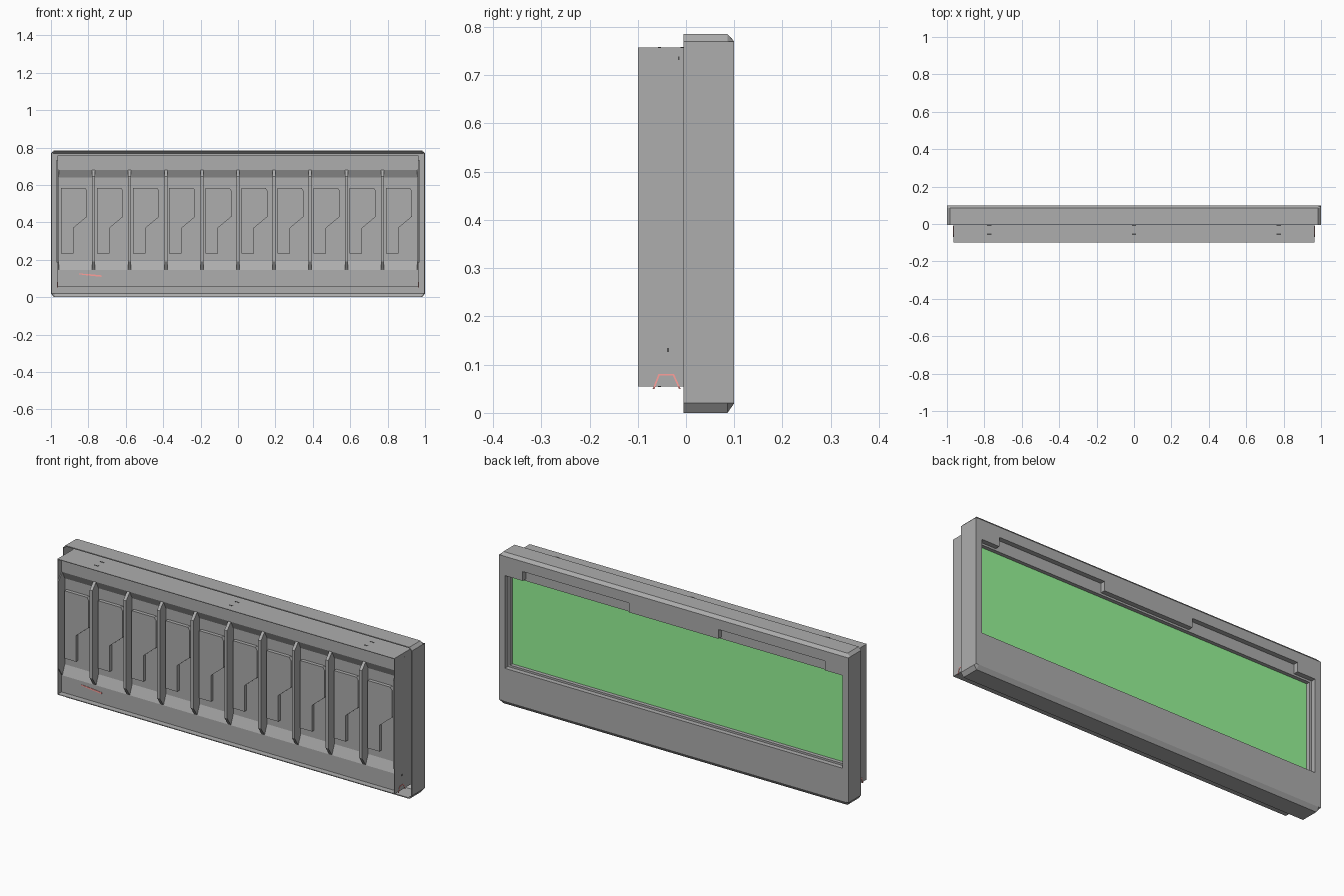
import bpy, bmesh

if "Cube" in bpy.data.objects:
    bpy.data.objects.remove(bpy.data.objects["Cube"])


def material(name, rgb):
    m = bpy.data.materials.new(name)
    m.diffuse_color = (*rgb, 1)
    m.use_nodes = True
    m.node_tree.nodes["Principled BSDF"].inputs["Base Color"].default_value = m.diffuse_color
    return m


grey = material("body_grey", (0.42, 0.42, 0.42))
dark = material("slot_dark", (0.08, 0.08, 0.08))
green = material("screen_green", (0.31, 0.92, 0.31))
red = material("wire_red", (1.0, 0.35, 0.33))


def loft(name, rings, mat=grey):
    """Closed solid through rings of equal point count."""
    bm = bmesh.new()
    rows = [[bm.verts.new(p) for p in r] for r in rings]
    n = len(rows[0])
    for a, b in zip(rows, rows[1:]):
        for i in range(n):
            j = (i + 1) % n
            bm.faces.new((a[i], a[j], b[j], b[i]))
    bm.faces.new(rows[0])
    bm.faces.new(rows[-1])
    bmesh.ops.recalc_face_normals(bm, faces=bm.faces)
    me = bpy.data.meshes.new(name)
    bm.to_mesh(me)
    bm.free()
    ob = bpy.data.objects.new(name, me)
    bpy.context.collection.objects.link(ob)
    me.materials.append(mat)
    return ob


def prism_x(name, yz, x0, x1, mat=grey):
    return loft(name, [[(x, y, z) for y, z in yz] for x in (x0, x1)], mat)


def prism_y(name, xz, y0, y1, mat=grey):
    return loft(name, [[(x, y, z) for x, z in xz] for y in (y0, y1)], mat)


def box(name, x, y, z, mat=grey):
    return prism_x(name, [(y[0], z[0]), (y[1], z[0]), (y[1], z[1]), (y[0], z[1])], *x, mat)


def cut(ob, cutter):
    mod = ob.modifiers.new("cut", 'BOOLEAN')
    mod.operation = 'DIFFERENCE'
    mod.solver = 'EXACT'
    mod.object = cutter
    bpy.context.view_layer.objects.active = ob
    bpy.ops.object.modifier_apply(modifier=mod.name)
    bpy.data.objects.remove(cutter)


# Bezel: thin shell, open at the front, chamfered towards the back
def bezel_rings(t, y0):
    x, lo, hi = 1 - t, t, 0.785 - t

    def ring(y, top, bottom):
        return [(-x, y, 0.02), (-x + .015, y, bottom), (x - .015, y, bottom), (x, y, 0.02),
                (x, y, 0.77), (x - .015, y, top), (-x + .015, y, top), (-x, y, 0.77)]
    return [ring(y0, hi, lo), ring(0.086 - t, hi, lo), ring(0.1 - t, 0.7695, 0.0205)]


bezel = loft("bezel", bezel_rings(0, -0.005))
cut(bezel, loft("bezel_hollow", bezel_rings(0.005, -0.05)))
cut(bezel, box("bezel_opening", (-.967, .967), (.05, .2), (.19, .67)))

# Stepped frame behind the bezel opening
frame = box("screen_frame", (-.97, .97), (.045, .096), (.185, .735))
cut(frame, box("frame_step", (-.967, .967), (.075, .2), (.19, .67)))
cut(frame, box("frame_window", (-.955, .955), (.0, .2), (.2, .66)))

# Two long notches above the screen
for s in (-1, 1):
    xs = sorted((s * .255, s * .865))
    for ob in (bezel, frame):
        cut(ob, box("notch_cut", xs, (.075, .2), (.66, .718)))

# Screen
box("screen", (-.957, .957), (.05, .056), (.198, .662), green)

# Housing: thin rim around a sunken plate that has a shallow sloped recess
housing = box("housing", (-.965, .965), (-.1, .048), (.055, .757))
cut(housing, prism_x("housing_pocket", [
    (-.2, .058), (-.07, .058), (-.07, .145), (-.05, .195),
    (-.05, .64), (-.07, .68), (-.07, .754), (-.2, .754)], -.962, .962))

# Ribs with sloped ends dividing the recess into ten bays
pitch = .193
for i in range(11):
    x = -.965 + i * pitch
    a, b = max(x - .008, -.964), min(x + .008, .964)
    prism_x("rib", [(-.069, .145), (-.0995, .19), (-.0995, .645), (-.069, .68),
                    (-.045, .68), (-.045, .145)], a, b)

# Raised stepped panel in each bay
panel = [(.018, .235), (.085, .235), (.085, .37), (.157, .43), (.157, .57), (.147, .585), (.018, .585)]
for i in range(10):
    x = -.965 + i * pitch
    prism_y("bay_panel", [(x + u, z) for u, z in panel], -.068, -.045)

# Small dark slots on the top, bottom and sides
for x in (-.773, 0, .773):
    for y in (-.055, -.008):
        box("top_slot", (x - .012, x + .012), (y - .003, y + .003), (.755, .758), dark)
for x in (-.64, -.27, .18, .54):
    box("bottom_slot", (x - .012, x + .012), (-.058, -.052), (.054, .057), dark)
for s in (-1, 1):
    for y, z in ((-.037, .13), (-.015, .735)):
        box("side_slot", sorted((s * .963, s * .966)), (y - .002, y + .002), (z - .004, z + .004), dark)

# Thin red clips at the sides and a red strip on the front plate
clip = [(-.069, .05), (-.057, .081), (-.025, .081), (-.011, .05),
        (-.015, .05), (-.027, .077), (-.055, .077), (-.065, .05)]
for s in (-1, 1):
    prism_x("side_clip", clip, *sorted((s * .964, s * .967)), red)
prism_y("front_strip", [(-.85, .127), (-.79, .123), (-.73, .117), (-.73, .109), (-.79, .115), (-.85, .122)],
        -.072, -.068, red)
